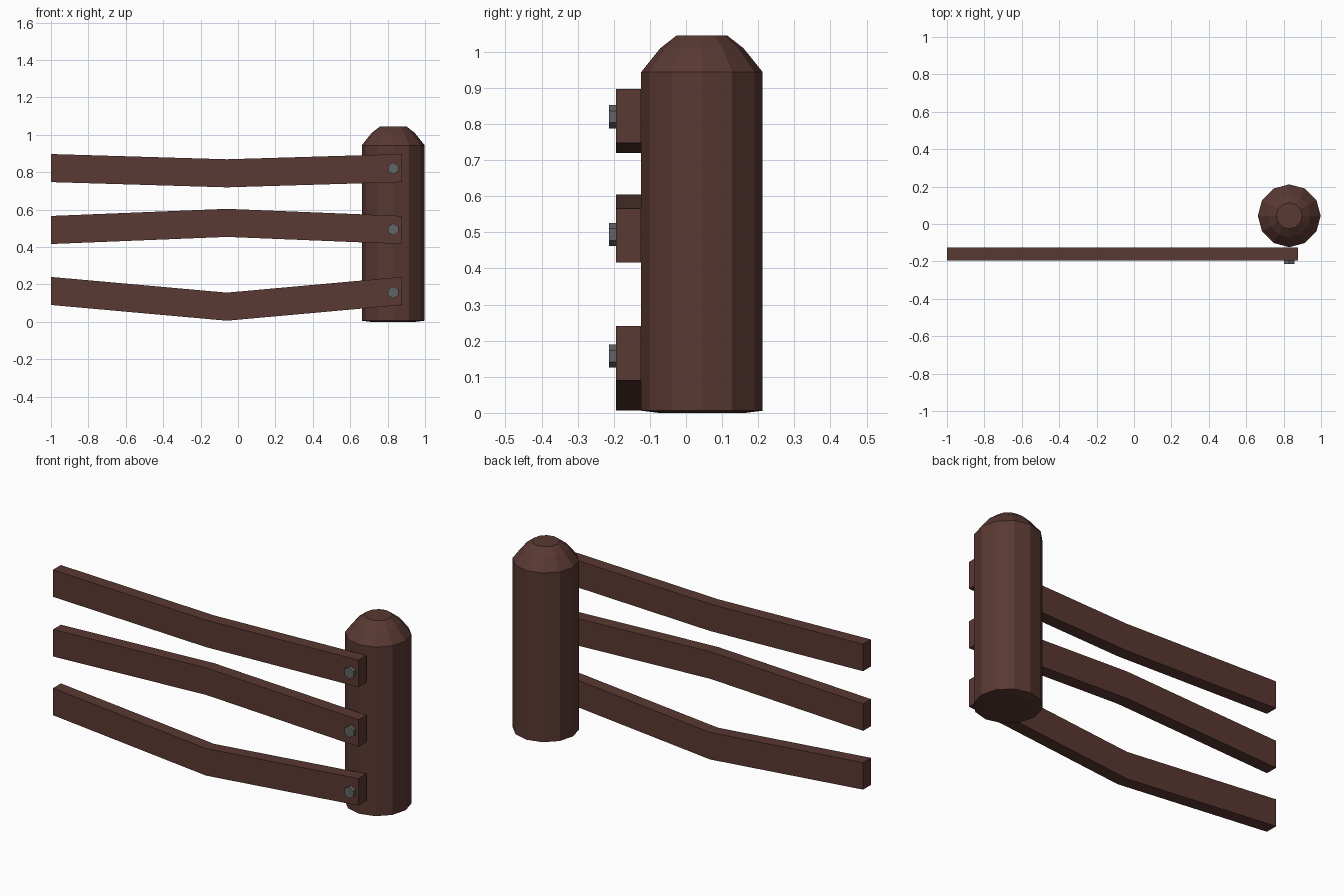
import bpy, bmesh, math
from mathutils import Matrix

if "Cube" in bpy.data.objects:
    bpy.data.objects.remove(bpy.data.objects["Cube"])


def material(name, rgb):
    m = bpy.data.materials.new(name)
    m.diffuse_color = (*rgb, 1)
    m.use_nodes = True
    m.node_tree.nodes["Principled BSDF"].inputs["Base Color"].default_value = m.diffuse_color
    return m


WOOD = material("dark_wood", (0.10, 0.04, 0.032))
METAL = material("bolt_metal", (0.12, 0.13, 0.13))


def finish(name, bm, mat):
    bmesh.ops.recalc_face_normals(bm, faces=bm.faces)
    mesh = bpy.data.meshes.new(name)
    bm.to_mesh(mesh)
    bm.free()
    mesh.materials.append(mat)
    obj = bpy.data.objects.new(name, mesh)
    bpy.context.collection.objects.link(obj)
    return obj


def lathe(name, profile, sides, mat):
    """Stack of (radius, z) rings, capped at both ends."""
    bm = bmesh.new()
    rings = [[bm.verts.new((r * math.cos(math.tau * i / sides),
                            r * math.sin(math.tau * i / sides), z))
              for i in range(sides)] for r, z in profile]
    for a, b in zip(rings, rings[1:]):
        for i in range(sides):
            j = (i + 1) % sides
            bm.faces.new((a[i], a[j], b[j], b[i]))
    bm.faces.new(rings[0])
    bm.faces.new(rings[-1])
    return finish(name, bm, mat)


def rail(name, end_z, mid_z, height=0.15, y0=-0.194, y1=-0.125):
    """Plank with one bend in the middle."""
    bm = bmesh.new()
    sections = [[bm.verts.new(p) for p in ((x, y0, z), (x, y1, z),
                                           (x, y1, z + height), (x, y0, z + height))]
                for x, z in ((-1.0, end_z), (-0.06, mid_z), (0.876, end_z))]
    for a, b in zip(sections, sections[1:]):
        for i in range(4):
            j = (i + 1) % 4
            bm.faces.new((a[i], a[j], b[j], b[i]))
    bm.faces.new(sections[0])
    bm.faces.new(sections[-1])
    return finish(name, bm, WOOD)


# Round post with a faceted domed top
post = lathe("post", [(0.12, 0.0), (0.168, 0.006), (0.168, 0.944),
                      (0.115, 1.01), (0.07, 1.045)], 12, WOOD)
post.location = (0.83, 0.044, 0)

# Three bent rails, each held by a hexagonal bolt
for label, end_z, mid_z, bolt_z in (("lower", 0.09, 0.006, 0.157),
                                    ("middle", 0.416, 0.454, 0.494),
                                    ("upper", 0.747, 0.719, 0.82)):
    rail(label + "_rail", end_z, mid_z)
    bolt = lathe(label + "_bolt", [(0.032, -0.01), (0.032, 0.019)], 6, METAL)
    bolt.matrix_world = (Matrix.Translation((0.83, -0.194, bolt_z))
                         @ Matrix.Rotation(math.pi / 2, 4, 'X')
                         @ Matrix.Rotation(math.pi / 6, 4, 'Z'))
